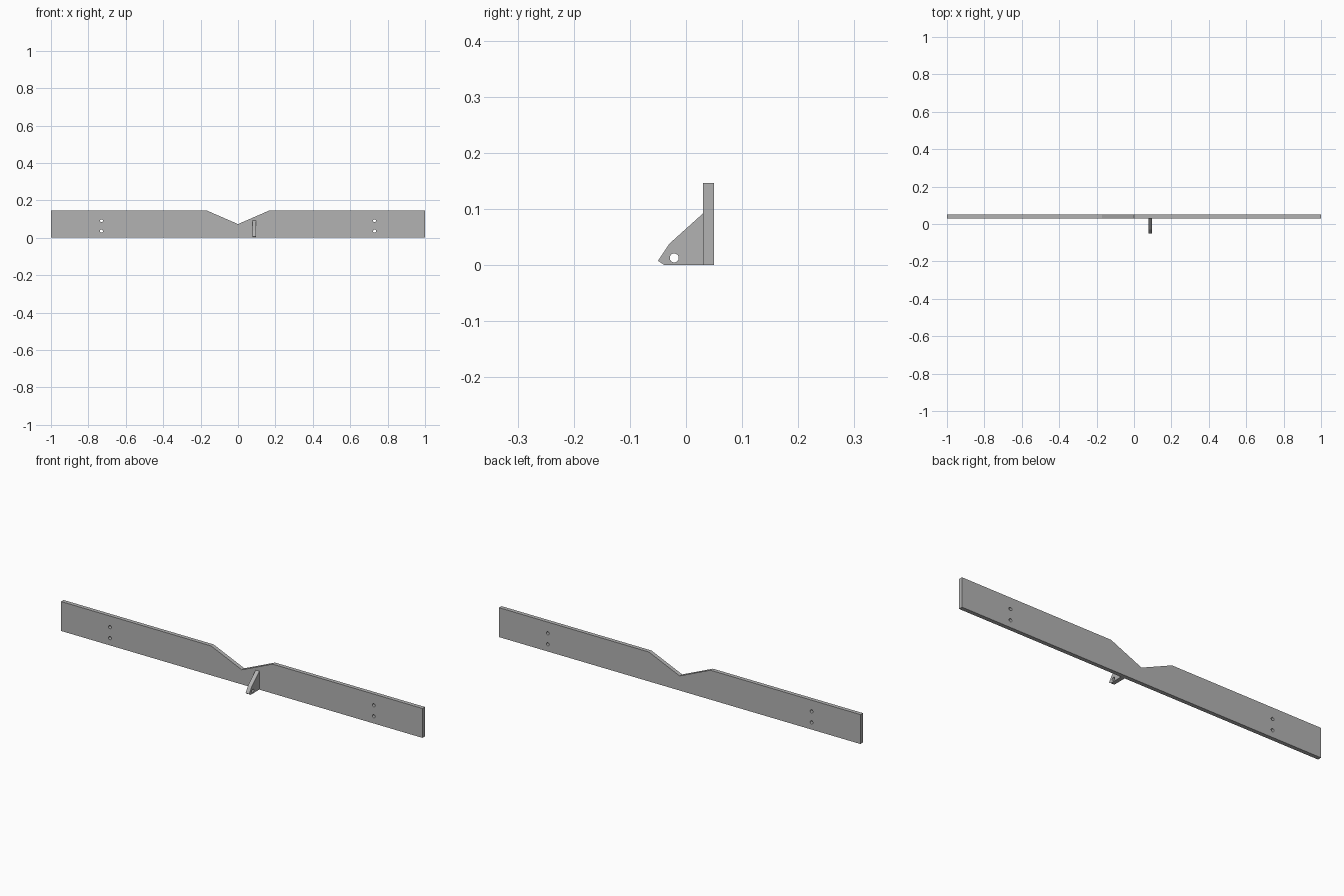
import bpy
from math import cos, sin, pi

cube = bpy.data.objects.get("Cube")
if cube:
    bpy.data.objects.remove(cube, do_unlink=True)

# One flat grey for everything
grey = bpy.data.materials.new("steel_grey")
grey.use_nodes = True
colour = (0.45, 0.45, 0.45, 1)
grey.diffuse_color = colour
grey.node_tree.nodes["Principled BSDF"].inputs["Base Color"].default_value = colour


def circle(cx, cy, r, n=24):
    return [(cx + r * cos(2 * pi * i / n), cy + r * sin(2 * pi * i / n)) for i in range(n)]


def extruded(name, loops, thickness, location, rotation):
    """Flat profile with holes, extruded to a solid mesh."""
    curve = bpy.data.curves.new(name, "CURVE")
    curve.dimensions = "2D"
    curve.fill_mode = "BOTH"
    curve.extrude = thickness / 2
    for loop in loops:
        spline = curve.splines.new("POLY")
        spline.points.add(len(loop) - 1)
        for point, (u, v) in zip(spline.points, loop):
            point.co = (u, v, 0, 1)
        spline.use_cyclic_u = True
    curve.materials.append(grey)
    obj = bpy.data.objects.new(name, curve)
    obj.location = location
    obj.rotation_euler = rotation
    bpy.context.collection.objects.link(obj)
    bpy.ops.object.select_all(action="DESELECT")
    obj.select_set(True)
    bpy.context.view_layer.objects.active = obj
    bpy.ops.object.convert(target="MESH")
    bpy.ops.object.shade_flat()


# Long notched plate with two bolt holes near each end
height = 0.147
outline = [(-1, 0), (1, 0), (1, height), (0.17, height),
           (0, 0.073), (-0.17, height), (-1, height)]
holes = [circle(side * 0.73, z, 0.008) for side in (-1, 1) for z in (0.036, 0.091)]
extruded("notched_plate", [outline] + holes, 0.02, (0, 0.04, 0), (pi / 2, 0, 0))

# Triangular bracket with a pin hole, standing out from the front
gusset = [(-0.05, 0.008), (-0.038, 0), (0.03, 0), (0.03, 0.092), (-0.03, 0.038)]
extruded("front_bracket", [gusset, circle(-0.021, 0.013, 0.008)],
         0.02, (0.087, 0, 0), (pi / 2, 0, pi / 2))
